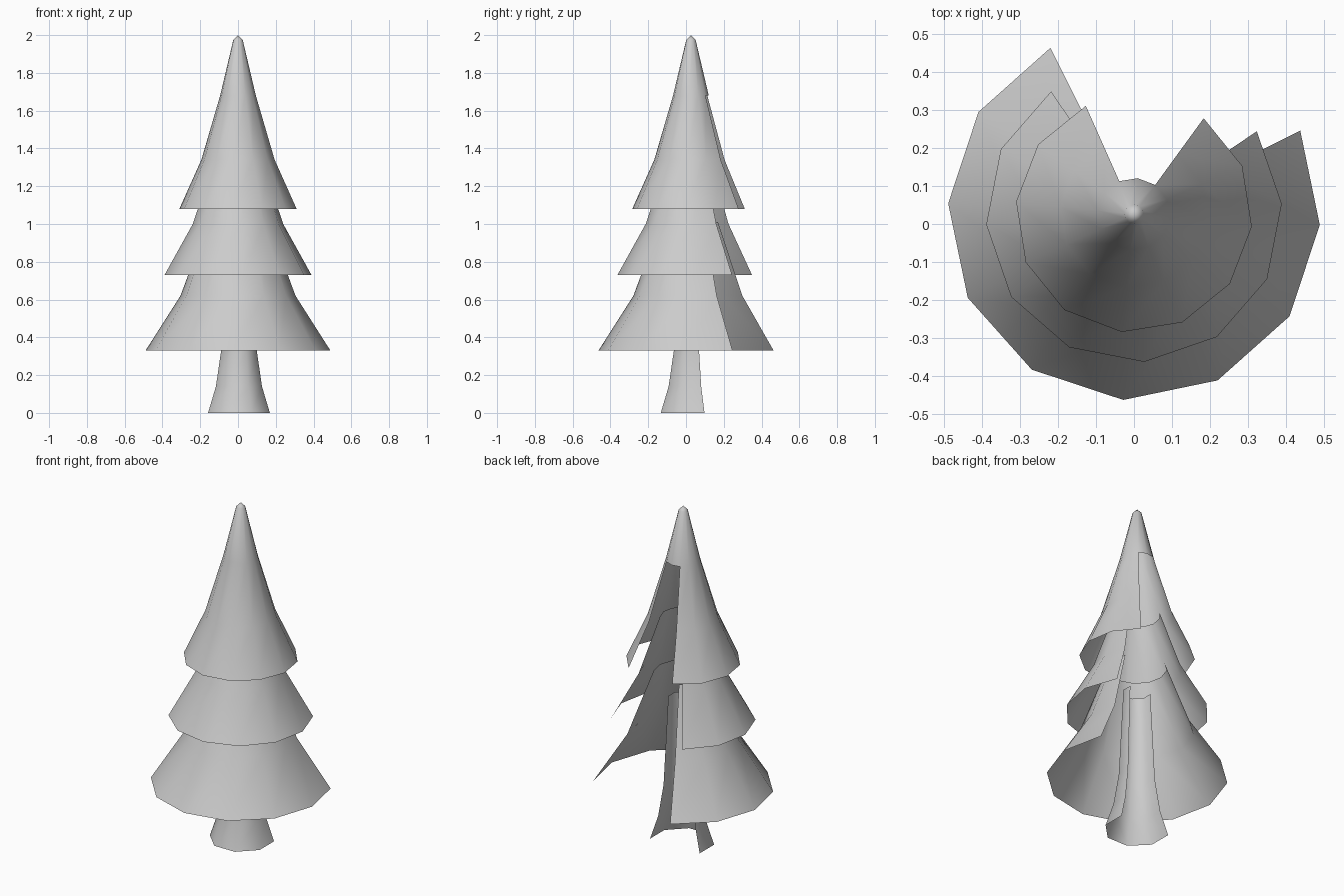
import bpy
from math import sin, cos, radians, pi

if "Cube" in bpy.data.objects:
    bpy.data.objects.remove(bpy.data.objects["Cube"])


def shell(name, profile, sides, start, count, closed_rows=0, tip=None, centre=(0, 0.026)):
    """Lathed shell sweeping clockwise from the start angle over count faces.
    The first closed_rows bands go all the way round; the rest leave the back open."""
    verts, faces = [], []
    cx, cy = centre
    for r, z in profile:
        for i in range(sides):
            a = radians(start) - 2 * pi * i / sides
            verts.append((cx + r * cos(a), cy + r * sin(a), z))
    for row in range(len(profile) - 1):
        for i in range(sides if row < closed_rows else count):
            j = (i + 1) % sides
            a, b = row * sides, (row + 1) * sides
            faces.append((a + i, a + j, b + j, b + i))
    if tip is not None:
        verts.append((cx, cy, tip))
        faces += [((i + 1) % sides, i, len(verts) - 1) for i in range(sides)]
    # drop points left unused in the open back
    used = sorted({v for f in faces for v in f})
    remap = {v: k for k, v in enumerate(used)}
    mesh = bpy.data.meshes.new(name)
    mesh.from_pydata([verts[v] for v in used], [],
                     [tuple(remap[v] for v in f) for f in faces])
    obj = bpy.data.objects.new(name, mesh)
    bpy.context.collection.objects.link(obj)
    # clockwise sweep: flip so the normals face outward
    mesh.flip_normals()
    if sum(p.normal.x * (p.center.x - cx) + p.normal.y * (p.center.y - cy)
           for p in mesh.polygons) < 0:
        mesh.flip_normals()
    bpy.ops.object.select_all(action='DESELECT')
    obj.select_set(True)
    bpy.context.view_layer.objects.active = obj
    bpy.ops.object.shade_smooth_by_angle(angle=radians(60))
    return obj


# Top branches: full cone at the tip, open at the back below
shell("top_branches", [(0.025, 1.975), (0.095, 1.68), (0.195, 1.34), (0.312, 1.08)],
      12, 54, 10, closed_rows=1, tip=2.0)

# Middle branches
shell("middle_branches", [(0.125, 1.34), (0.24, 1.0), (0.39, 0.73)], 12, 34, 9)

# Lower branches
shell("lower_branches", [(0.16, 1.01), (0.305, 0.62), (0.49, 0.33)], 12, 26.7, 9)

# Trunk flaring at the foot, open at the back
shell("trunk", [(0.076, 0.86), (0.102, 0.33), (0.132, 0.14), (0.177, 0)],
      8, 22.5, 5, centre=(0.005, 0.03))
